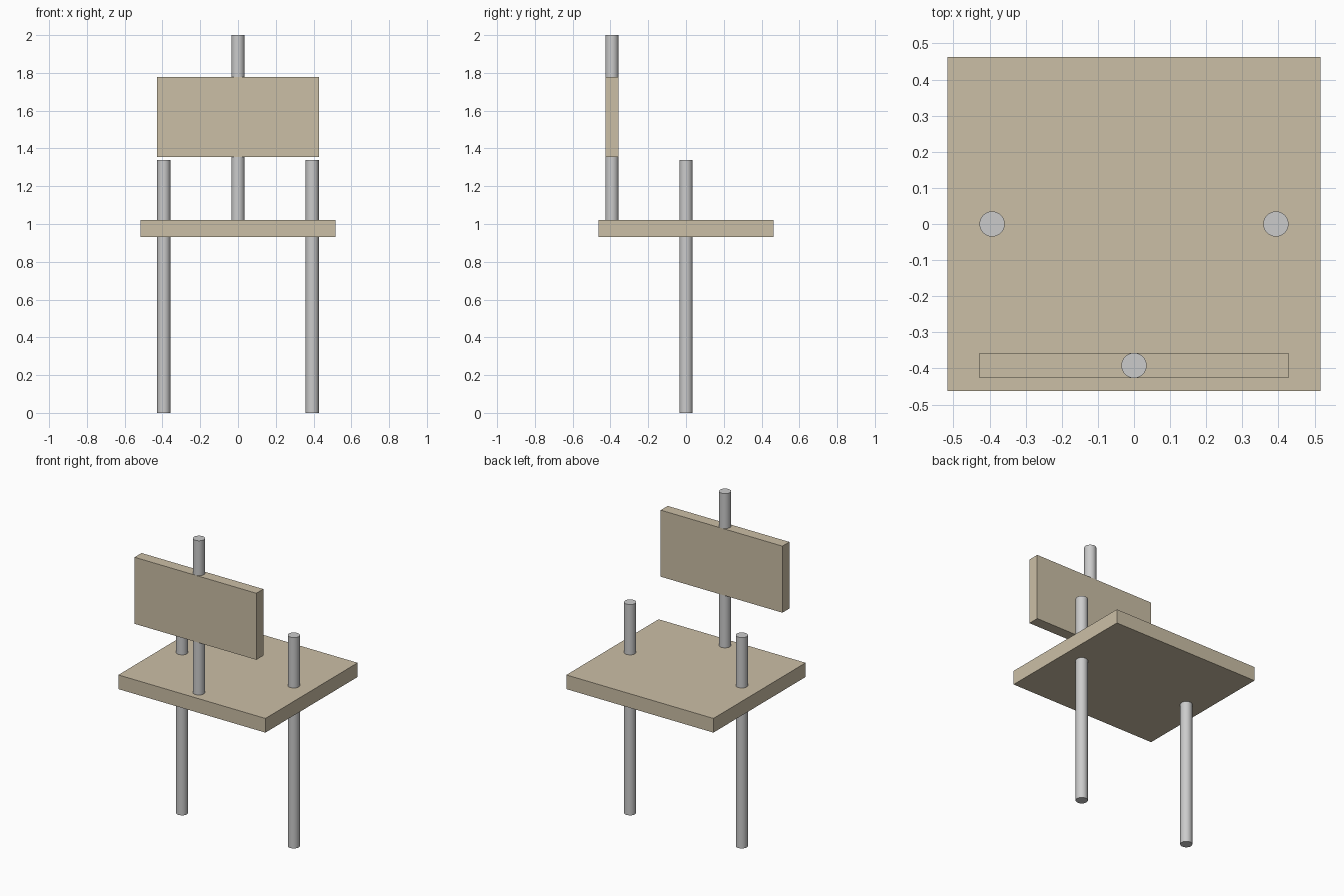
import bpy
import math

if "Cube" in bpy.data.objects:
    bpy.data.objects.remove(bpy.data.objects["Cube"])

wood = bpy.data.materials.new("wood")
wood.diffuse_color = (0.60, 0.52, 0.38, 1)
wood.use_nodes = True
wood.node_tree.nodes["Principled BSDF"].inputs["Base Color"].default_value = wood.diffuse_color


def board(name, low, high):
    """Flat wooden board between two opposite corners."""
    centre = [(a + b) / 2 for a, b in zip(low, high)]
    bpy.ops.mesh.primitive_cube_add(size=1, location=centre)
    obj = bpy.context.object
    obj.name = name
    obj.scale = [b - a for a, b in zip(low, high)]
    bpy.ops.object.transform_apply(location=False, rotation=False, scale=True)
    obj.data.materials.append(wood)
    return obj


def post(name, x, y, bottom, top):
    """Upright round metal post."""
    bpy.ops.mesh.primitive_cylinder_add(
        vertices=32, radius=0.035, depth=top - bottom,
        location=(x, y, (bottom + top) / 2))
    obj = bpy.context.object
    obj.name = name
    bpy.ops.object.shade_smooth_by_angle(angle=math.radians(30))
    return obj


# Seat and backrest boards
board("seat", (-0.517, -0.463, 0.93), (0.517, 0.463, 1.02))
board("backrest", (-0.428, -0.427, 1.355), (0.428, -0.357, 1.778))

# Side legs pass through the seat; the back post rises from it
for side, x in (("left", -0.393), ("right", 0.393)):
    post(side + "_leg", x, 0, 0, 1.34)
post("back_post", 0, -0.392, 0.98, 2.0)
